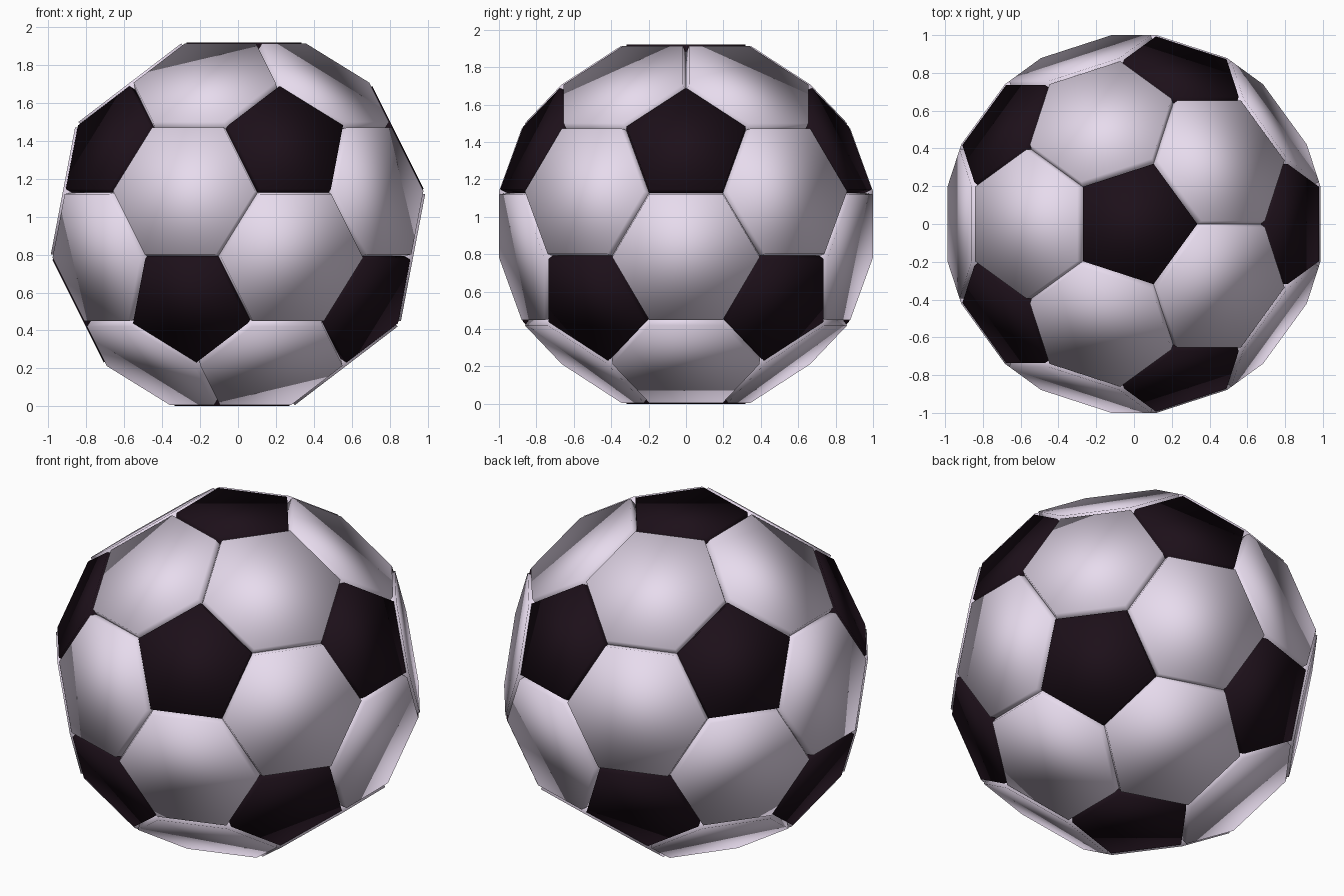
import bpy, bmesh
from math import sin, cos, atan2, radians
from mathutils import Vector
from itertools import combinations

if "Cube" in bpy.data.objects:
    bpy.data.objects.remove(bpy.data.objects["Cube"])

EDGE = 0.394           # side length of every panel
CENTRE = Vector((0, 0, 0.96))
R = 3 * EDGE / 1.05146  # radius of the icosahedron that gets truncated


def material(name, rgb):
    m = bpy.data.materials.new(name)
    m.diffuse_color = (*rgb, 1)
    m.use_nodes = True
    m.node_tree.nodes["Principled BSDF"].inputs["Base Color"].default_value = m.diffuse_color
    return m


def ordered(points):
    """Sort panel corners counter-clockwise seen from outside."""
    mid = sum(points, Vector()) / len(points)
    n = mid.normalized()
    u = (points[0] - mid).normalized()
    w = n.cross(u)
    return sorted(points, key=lambda p: atan2((p - mid).dot(w), (p - mid).dot(u))), n


def build_panels(name, outlines, height, mat):
    """Raise each flat outline into a straight-walled panel."""
    bm = bmesh.new()
    for outline in outlines:
        pts, n = ordered(outline)
        base = [bm.verts.new(p + CENTRE) for p in pts]
        top = [bm.verts.new(p + n * height + CENTRE) for p in pts]
        bm.faces.new(top)
        for i in range(len(pts)):
            j = (i + 1) % len(pts)
            bm.faces.new((base[i], base[j], top[j], top[i]))
    for f in bm.faces:
        f.smooth = True
    mesh = bpy.data.meshes.new(name)
    bm.to_mesh(mesh)
    bm.free()
    mesh.materials.append(mat)
    ob = bpy.data.objects.new(name, mesh)
    bpy.context.collection.objects.link(ob)


# Icosahedron corners: two poles and two rings of five
corners = [Vector((0, 0, R)), Vector((0, 0, -R))]
for k in range(5):
    for az, z in ((72 * k, 1), (72 * k + 36, -1)):
        a = radians(az)
        corners.append(Vector((2 * cos(a), 2 * sin(a), z)) * (R / 5 ** 0.5))


def near(a, b):
    return 0.01 < (a - b).length < 1.2 * R


# Pentagons sit on the corners, hexagons on the triangles
pentagons = [[v.lerp(n, 1 / 3) for n in corners if near(v, n)] for v in corners]
hexagons = []
for tri in combinations(corners, 3):
    if all(near(a, b) for a, b in combinations(tri, 2)):
        hexagons.append([a.lerp(b, 1 / 3) for a in tri for b in tri if a is not b])

build_panels("white_hexagon_panels", hexagons, 0.047, material("white", (0.80, 0.71, 0.85)))
build_panels("black_pentagon_panels", pentagons, 0.043, material("black", (0.012, 0.005, 0.01)))
